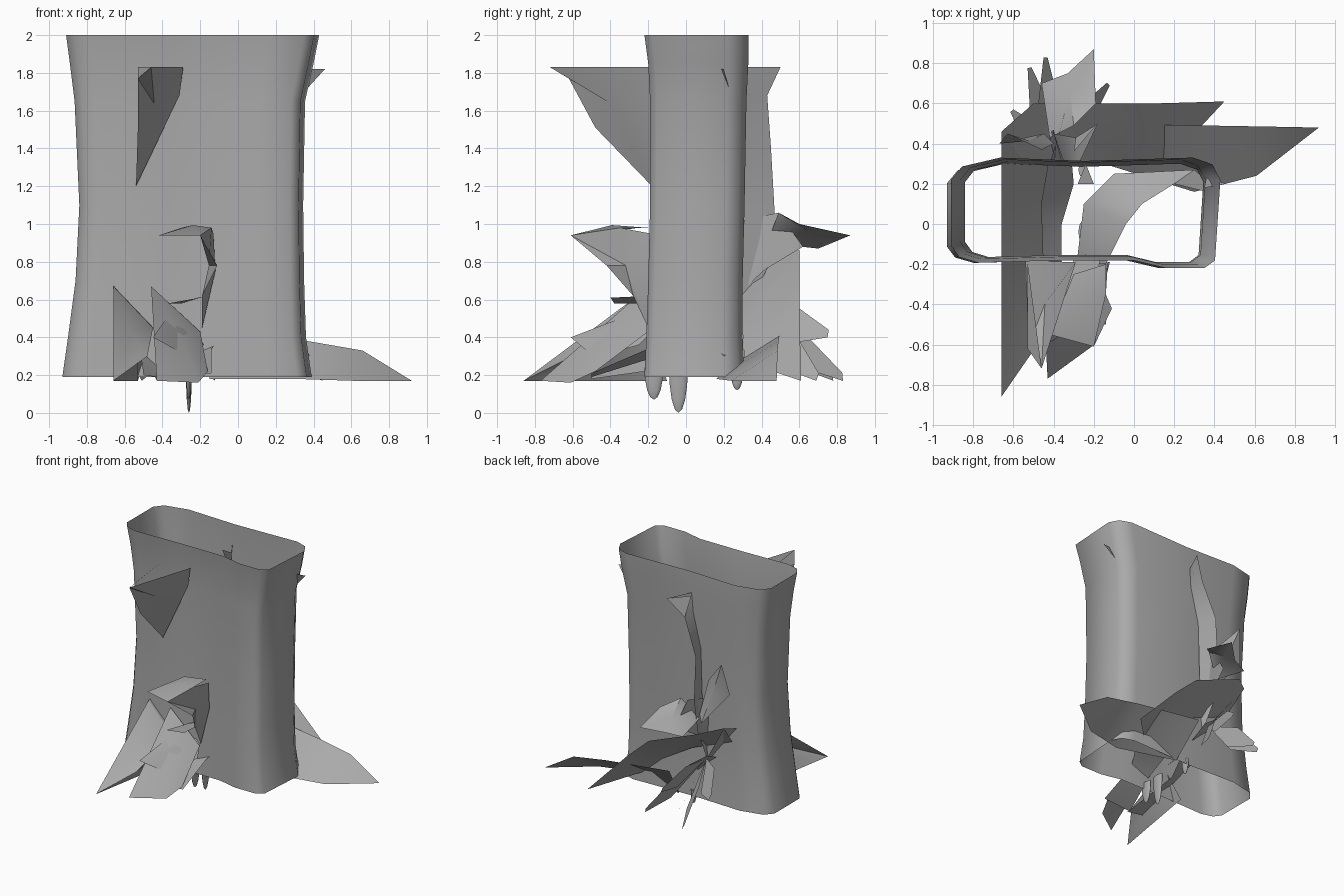
import bpy
import bmesh
import math
from mathutils import Vector

default_cube = bpy.data.objects.get("Cube")
if default_cube:
    bpy.data.objects.remove(default_cube, do_unlink=True)

grey = bpy.data.materials.new("plain grey")
grey.use_nodes = True
grey_value = (0.4, 0.4, 0.4, 1)
grey.diffuse_color = grey_value
grey.node_tree.nodes["Principled BSDF"].inputs["Base Color"].default_value = grey_value


def finish(name, bm, smooth_angle=35):
    """Turn a bmesh into a shaded, coloured object."""
    mesh = bpy.data.meshes.new(name)
    bm.to_mesh(mesh)
    bm.free()
    mesh.materials.append(grey)
    obj = bpy.data.objects.new(name, mesh)
    bpy.context.collection.objects.link(obj)
    bpy.ops.object.select_all(action="DESELECT")
    bpy.context.view_layer.objects.active = obj
    obj.select_set(True)
    bpy.ops.object.shade_smooth_by_angle(angle=math.radians(smooth_angle))
    return obj


def leaf(name, *outline, bulge=0.0):
    """Thin leaf: a fan around the middle, raised by the bulge."""
    bm = bmesh.new()
    ring = [bm.verts.new(point) for point in outline]
    middle = sum((Vector(point) for point in outline), Vector()) / len(outline)
    middle.z += bulge
    centre = bm.verts.new(middle)
    for first, second in zip(ring, ring[1:] + ring[:1]):
        bm.faces.new((first, second, centre))
    bmesh.ops.recalc_face_normals(bm, faces=bm.faces)
    return finish(name, bm)


def ribbon(name, left_edge, right_edge):
    """Bent strip between two edges with equal point counts."""
    bm = bmesh.new()
    left = [bm.verts.new(point) for point in left_edge]
    right = [bm.verts.new(point) for point in right_edge]
    for i in range(len(left) - 1):
        bm.faces.new((left[i], right[i], right[i + 1], left[i + 1]))
    bmesh.ops.remove_doubles(bm, verts=bm.verts, dist=.0001)
    return finish(name, bm)


def sleeve(name, section, levels):
    """Open tube: one unit section stretched to the extents of each level."""
    bm = bmesh.new()
    rings = []
    for z, x_low, x_high, y_low, y_high in levels:
        rings.append([bm.verts.new((x_low + (x_high - x_low) * u,
                                    y_low + (y_high - y_low) * v, z))
                      for u, v in section])
    count = len(section)
    for lower, upper in zip(rings, rings[1:]):
        for i in range(count):
            j = (i + 1) % count
            bm.faces.new((lower[i], lower[j], upper[j], upper[i]))
    return finish(name, bm, 60)


# Open rounded trunk
trunk_section = [(0, .8), (0, .2), (.03, .1), (.1, .05), (.4, .07), (.68, .07), (.8, 0),
                 (.94, 0), (.98, .07), (1, .8), (.97, .94), (.9, 1), (.5, .97), (.18, 1), (.04, .92)]
sleeve("trunk", trunk_section, [
    (.19, -.93, .39, -.22, .31), (.4, -.9, .36, -.21, .3), (.7, -.86, .35, -.2, .3),
    (1.1, -.84, .345, -.19, .31), (1.65, -.865, .355, -.19, .32),
    (1.85, -.89, .4, -.2, .33), (2, -.91, .43, -.22, .33)])

# Upper flakes
leaf("upper_front_flake", (-.46, -.72, 1.83), (-.29, -.19, 1.83), (-.31, -.19, 1.68),
     (-.54, -.18, 1.2), (-.53, -.48, 1.51), (-.53, -.62, 1.77))
leaf("upper_front_flake_top", (-.46, -.72, 1.83), (-.53, -.62, 1.77), (-.53, -.19, 1.83))
leaf("upper_side_flake", (.46, .2, 1.82), (.35, .18, 1.82), (.36, .23, 1.71))

# Fin-like stem climbing the back, with its tip showing inside the trunk
ribbon("back_stem",
       [(-.18, .5, 1.83), (-.29, .43, 1.68), (-.4, .45, 1.4), (-.4, .47, 1.05), (-.42, .45, .8)],
       [(-.27, .31, 1.83), (-.28, .31, 1.68), (-.35, .31, 1.4), (-.36, .31, 1.05), (-.4, .29, .5)])
leaf("back_stem_tip", (-.18, .5, 1.83), (-.3, .36, 1.83), (-.29, .43, 1.68))
leaf("inner_stem_tip", (-.28, .2, 1.83), (-.2, .2, 1.83), (-.24, .3, 1.55))
leaf("back_upright_leaf", (-.63, .45, 1.4), (-.67, .4, 1.15), (-.45, .45, .88),
     (-.4, .4, .92), (-.46, .37, 1.2))
leaf("back_crown_leaf", (-.2, .87, .94), (-.19, .6, 1), (-.3, .49, 1.06), (-.42, .43, .9),
     (-.46, .7, .87), (-.33, .75, .89), bulge=.02)
leaf("back_crown_root", (-.33, .62, .88), (-.38, .42, .76), (-.4, .3, .65), (-.42, .3, 1.02),
     (-.36, .49, 1.06))

# Long drooping leaves at the back, outer edge raised, inner edge on the trunk
ribbon("back_long_leaf",
       [(-.66, .46, .9), (-.5, .6, .86), (-.09, .6, .7), (.1, .6, .53), (.45, .61, .17)],
       [(-.62, .3, .72), (-.27, .3, .58), (0, .3, .42), (.17, .31, .27), (.45, .61, .17)])
ribbon("back_side_leaf",
       [(-.2, .5, .45), (.37, .49, .38), (.66, .485, .33), (.92, .48, .17)],
       [(-.15, .3, .18), (.3, .16, .18), (.61, .24, .17), (.92, .48, .17)])

# Fan of low leaves at the back, each rolled steeply about its own run
back_hub = Vector((-.42, .34, .55))
back_tips = [(-.6, .57, .35), (-.51, .78, .17), (-.43, .83, .17), (-.12, .69, .17), (-.3, .75, .4)]
for tip in back_tips:
    end = Vector(tip)
    run = end - back_hub
    side = Vector((-run.y, run.x, 0)).normalized() * .05
    roll = side + Vector((0, 0, .1))
    bend = back_hub + run * .55
    leaf("back_low_leaf", back_hub, bend + roll, end + roll * .4, end, bend - roll)

# Front leaves
leaf("front_outer_leaf", (-.66, -.86, .17), (-.66, -.19, .67), (-.45, -.2, .45),
     (-.48, -.6, .3), bulge=.02)
leaf("front_outer_fold", (-.66, -.86, .17), (-.48, -.6, .3), (-.45, -.2, .45), (-.53, -.1, .17))
leaf("front_middle_leaf", (-.43, -.77, .17), (-.46, -.2, .67), (-.2, -.2, .43),
     (-.16, -.48, .22), (-.21, -.61, .16), bulge=.05)
leaf("front_crown_leaf", (-.42, -.55, .94), (-.2, -.61, .94), (-.14, -.35, .98), (-.14, -.2, .98),
     (-.3, -.25, .98), bulge=.03)
leaf("front_crown_drop", (-.2, -.61, .94), (-.14, -.35, .98), (-.13, -.19, .95), (-.12, -.19, .75),
     (-.19, -.2, .45), (-.19, -.28, .62), (-.11, -.42, .78))
leaf("front_small_leaf", (-.37, -.38, .58), (-.2, -.4, .61), (-.17, -.18, .62), (-.3, -.18, .58))
leaf("front_low_leaf", (-.45, -.61, .4), (-.38, -.35, .5), (-.24, -.15, .46),
     (-.18, -.25, .36), (-.25, -.48, .29), bulge=.04)

# Roots running through the hollow trunk
ribbon("inner_branch",
       [(-.38, -.5, .19), (-.28, -.15, .3), (-.25, .1, .38), (-.1, .25, .38), (.3, .27, .34), (.38, .2, .3)],
       [(-.14, -.5, .21), (-.14, -.2, .34), (-.04, 0, .46), (.04, .1, .48), (.2, .2, .42), (.36, .16, .34)])
ribbon("inner_root",
       [(-.5, -.5, .2), (-.53, .05, .42), (-.5, .15, .5), (-.46, .4, .6)],
       [(-.36, -.5, .18), (-.36, 0, .25), (-.3, .2, .35), (-.32, .42, .5)])
ribbon("inner_back_leaf",
       [(-.66, -.19, .67), (-.66, .15, .78), (-.66, .46, .9)],
       [(-.45, -.2, .45), (-.46, .1, .48), (-.42, .33, .55)])

# Flattened pegs underneath
for y, tip_z, width in [(-.17, .07, .05), (-.04, 0, .05), (.27, .12, .035)]:
    bm = bmesh.new()
    bmesh.ops.create_uvsphere(bm, u_segments=12, v_segments=8, radius=1)
    height = .24 - tip_z
    for vert in bm.verts:
        vert.co = Vector((vert.co.x * .016 - .26, vert.co.y * width + y,
                          .24 + vert.co.z * height if vert.co.z < 0 else .24))
    finish("bottom_peg", bm)
